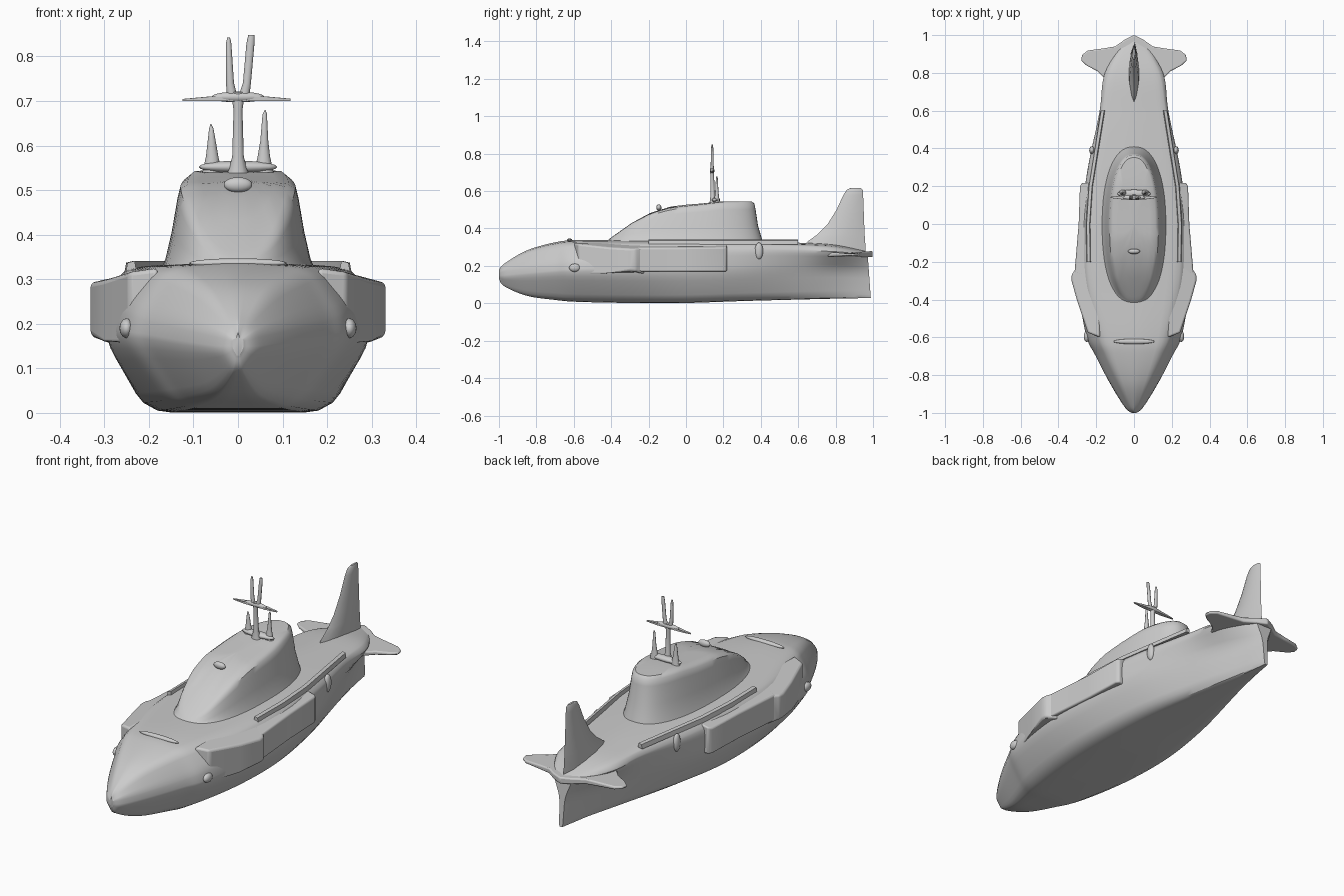
import bpy, bmesh, math
from mathutils import Vector

if "Cube" in bpy.data.objects:
    bpy.data.objects.remove(bpy.data.objects["Cube"])


def finish(name, bm, bevel=0, angle=35):
    bmesh.ops.remove_doubles(bm, verts=bm.verts, dist=0.0002)
    bmesh.ops.recalc_face_normals(bm, faces=bm.faces)
    me = bpy.data.meshes.new(name)
    bm.to_mesh(me)
    bm.free()
    ob = bpy.data.objects.new(name, me)
    bpy.context.collection.objects.link(ob)
    if bevel:
        m = ob.modifiers.new("bevel", 'BEVEL')
        m.width, m.segments, m.limit_method = bevel, 3, 'ANGLE'
    bpy.ops.object.select_all(action='DESELECT')
    ob.select_set(True)
    bpy.context.view_layer.objects.active = ob
    bpy.ops.object.shade_smooth_by_angle(angle=math.radians(angle))
    return ob


def loft(name, rings, angle=35):
    """Skin closed rings of equal length and cap both ends."""
    bm = bmesh.new()
    vs = [[bm.verts.new(p) for p in r] for r in rings]
    n = len(rings[0])
    for a, b in zip(vs, vs[1:]):
        for i in range(n):
            bm.faces.new((a[i], a[(i + 1) % n], b[(i + 1) % n], b[i]))
    bm.faces.new(vs[0])
    bm.faces.new(vs[-1])
    return finish(name, bm, 0, angle)


def prism(name, outline, z0, z1, bevel):
    """Extrude a plan outline; z0 and z1 are functions of x."""
    bm = bmesh.new()
    lo = [bm.verts.new((x, y, z0(x))) for x, y in outline]
    hi = [bm.verts.new((x, y, z1(x))) for x, y in outline]
    n = len(outline)
    for i in range(n):
        j = (i + 1) % n
        bm.faces.new((lo[i], lo[j], hi[j], hi[i]))
    bm.faces.new(lo)
    bm.faces.new(hi)
    return finish(name, bm, bevel)


def ellipsoid(name, loc, size):
    bm = bmesh.new()
    bmesh.ops.create_uvsphere(bm, u_segments=20, v_segments=10, radius=1)
    for v in bm.verts:
        v.co = Vector([c + s * k for c, s, k in zip(loc, size, v.co)])
    return finish(name, bm, 0, 80)


def tube(name, pts, n=12):
    """Tapered rod through (x, y, z, rx, ry) stations going upward."""
    ring = [(math.cos(2 * math.pi * i / n), math.sin(2 * math.pi * i / n)) for i in range(n)]
    return loft(name, [[(x + rx * c, y + ry * s, z) for c, s in ring] for x, y, z, rx, ry in pts], 50)


def catmull(rows, steps):
    out = []
    for i in range(len(rows) - 1):
        p0, p1, p2, p3 = (rows[min(max(k, 0), len(rows) - 1)] for k in (i - 1, i, i + 1, i + 2))
        for s in range(steps):
            t = s / steps
            out.append([0.5 * (2 * b + (c - a) * t + (2 * a - 5 * b + 4 * c - d) * t * t
                               + (3 * b - a - 3 * c + d) * t ** 3)
                        for a, b, c, d in zip(p0, p1, p2, p3)])
    return out + [list(rows[-1])]


def round_ring(pts, r):
    for _ in range(2):
        pts = [q for a, b in zip(pts, pts[1:] + pts[:1])
               for q in (a.lerp(b, r), a.lerp(b, 1 - r))]
    return pts


# Hull stations: y, bottom half width, bottom z, chine x, chine z, side x, side z, deck x, deck z
stations = [
    (-1.0, .004, .13, .012, .145, .012, .165, .004, .18),
    (-.97, .015, .09, .05, .14, .045, .18, .022, .215),
    (-.85, .055, .04, .125, .148, .12, .20, .075, .285),
    (-.7, .11, .018, .205, .16, .195, .22, .14, .328),
    (-.58, .15, .008, .26, .163, .245, .24, .18, .34),
    (-.3, .195, .002, .298, .163, .29, .27, .235, .34),
    (0, .205, .002, .285, .163, .28, .285, .245, .34),
    (.3, .17, .012, .24, .17, .245, .285, .215, .336),
    (.6, .10, .02, .15, .18, .185, .28, .168, .326),
    (.8, .05, .025, .08, .18, .16, .275, .13, .314),
    (.97, .010, .028, .014, .17, .05, .262, .04, .278)]
rings = []
for y, b, zb, c, zc, s, zs, d, zt in catmull(stations, 7):
    half = [(b, zb), (c, zc), (s, zs), (d, zt - .012)]
    back = max(0, (y - .85) / .12) * .02       # raked trailing edge
    pts = [(0, zb)] + half + [(0, zt)] + [(-x, z) for x, z in half[::-1]]
    rings.append(round_ring([Vector((x, y + back * (1 - z / .28), z)) for x, z in pts], .16))
loft("hull", rings, 30)


# Conning tower: walls follow an oval and rise to a sloping top profile
crest = [(-.43, .335), (-.37, .372), (-.29, .428), (-.19, .48), (-.08, .512),
         (.1, .53), (.2, .543), (.4, .545)]


def crest_z(y):
    for (a, za), (b, zb) in zip(crest, crest[1:]):
        if y <= b:
            return za + (zb - za) * max(0, (y - a) / (b - a))
    return crest[-1][1]


def oval(y0, y1, w, n=64):
    out = []
    for i in range(n):
        t = 2 * math.pi * i / n
        c, s = math.cos(t), math.sin(t)
        out.append((w * math.copysign(abs(c) ** .85, c),
                    (y0 + y1) / 2 + (y1 - y0) / 2 * math.copysign(abs(s) ** .9, s)))
    return out


tower = []
for y0, y1, w, f in ((-.44, .415, .178, -.1), (-.43, .405, .163, .08), (-.42, .385, .149, .4),
                     (-.41, .372, .136, .8), (-.40, .366, .129, .94), (-.385, .352, .113, 1)):
    tower.append([(x, y, .33 + f * (crest_z(y) - .33)) for x, y in oval(y0, y1, w)])
for k in (.75, .5, .25, .02):
    tower.append([(x, y, crest_z(y) + .007 * (1 - k)) for x, y in oval(-.385 * k, .352 * k, .113 * k)])
loft("conning_tower", tower, 40)

# Tail fin: stacked airfoil slices (z, leading y, trailing y, half thickness)
fin = []
for z, y0, y1, w in ((.26, .60, .962, .028), (.33, .65, .958, .026), (.37, .705, .955, .023),
                     (.42, .755, .953, .019), (.50, .805, .95, .015), (.58, .842, .947, .011),
                     (.607, .86, .945, .009), (.616, .88, .935, .005)):
    d = y1 - y0
    half = [(.12, .5), (.35, .95), (.6, 1), (.85, .6)]
    sec = [(0, 0)] + half + [(1, .15)] + [(f, -k) for f, k in half[::-1]]
    fin.append([(k * w, y0 + f * d, z) for f, k in sec])
loft("tail_fin", fin, 50)

# Horizontal tail planes with a pointed rear centre
half = [(.05, .975), (.10, .94), (.16, .93), (.245, .918), (.275, .895), (.28, .865),
        (.25, .838), (.195, .81), (.16, .775), (.13, .70)]
plan = [(0, 1.0)] + half + [(-x, y) for x, y in half[::-1]]
prism("tail_planes", plan, lambda x: .247 + .02 * abs(x), lambda x: .28 - .05 * abs(x), .008)

# Parts mirrored on both sides of the hull
for side, tag in ((1, "right"), (-1, "left")):
    def m(pts):
        return [(side * x, y) for x, y in pts]
    prism("front_side_panel_" + tag,
          m([(.18, -.6), (.245, -.575), (.30, -.41), (.331, -.30), (.331, -.27), (.30, -.225), (.18, -.225)]),
          lambda x: .155 + .02 * (abs(x) > .32), lambda x: .292 + .33 * max(0, .32 - max(abs(x), .22)), .01)
    prism("rear_side_panel_" + tag,
          m([(.18, -.3), (.315, -.26), (.293, 0), (.286, .2), (.275, .218), (.18, .218)]),
          lambda x: .17, lambda x: .296 + .4 * max(0, .29 - max(abs(x), .22)), .007)
    ellipsoid("front_side_lug_" + tag, (side * .25, -.595, .19), (.016, .03, .022))
    ellipsoid("rear_side_lug_" + tag, (side * .222, .39, .28), (.015, .022, .045))
    # Deck edge rail
    bm = bmesh.new()
    prev = None
    for y, x in ((-.2, .24), (0, .243), (.2, .23), (.4, .198), (.6, .166)):
        cur = [bm.verts.new((side * (x + dx), y, z)) for dx, z in
               ((-.012, .32), (.012, .315), (.008, .337), (-.008, .341))]
        if prev:
            for i in range(4):
                bm.faces.new((prev[i], prev[(i + 1) % 4], cur[(i + 1) % 4], cur[i]))
        else:
            bm.faces.new(cur)
        prev = cur
    bm.faces.new(prev)
    finish("deck_rail_" + tag, bm)
    # Short antenna beside the mast
    top = .68 if side > 0 else .648
    tube("short_antenna_" + tag, [(side * .058, .165, .54, .022, .016), (side * .058, .165, .575, .014, .011),
                                  (side * .059, .165, .61, .009, .008), (side * .06, .165, top - .01, .005, .005),
                                  (side * .061, .165, top, .001, .001)])

# Mast, cross bar and twin upper antennas
tube("mast", [(0, .145, .53, .026, .02), (0, .143, .575, .013, .012),
              (0, .14, .68, .010, .010), (0, .14, .72, .016, .011)])
ellipsoid("mast_foot", (0, .16, .552), (.088, .022, .014))
ellipsoid("cross_bar_hub", (0, .14, .709), (.06, .013, .012))
prism("cross_bar", [(-.125, .138), (-.06, .130), (.06, .130), (.118, .138), (.118, .144), (.06, .15), (-.06, .15), (-.125, .144)],
      lambda x: .70, lambda x: .716 - .09 * abs(x), .001)
tube("left_tall_antenna", [(-.012, .14, .705, .012, .01), (-.018, .14, .74, .009, .008),
                           (-.021, .14, .83, .006, .006), (-.021, .14, .843, .003, .003)])
tube("right_tall_antenna", [(.012, .14, .705, .013, .01), (.020, .14, .74, .009, .008),
                            (.028, .14, .83, .009, .006), (.030, .14, .848, .007, .004)])

# Small lamps and ridges
ellipsoid("tower_lamp", (0, -.145, .512), (.032, .014, .017))
ellipsoid("bow_deck_ridge", (0, -.622, .336), (.11, .014, .011))
